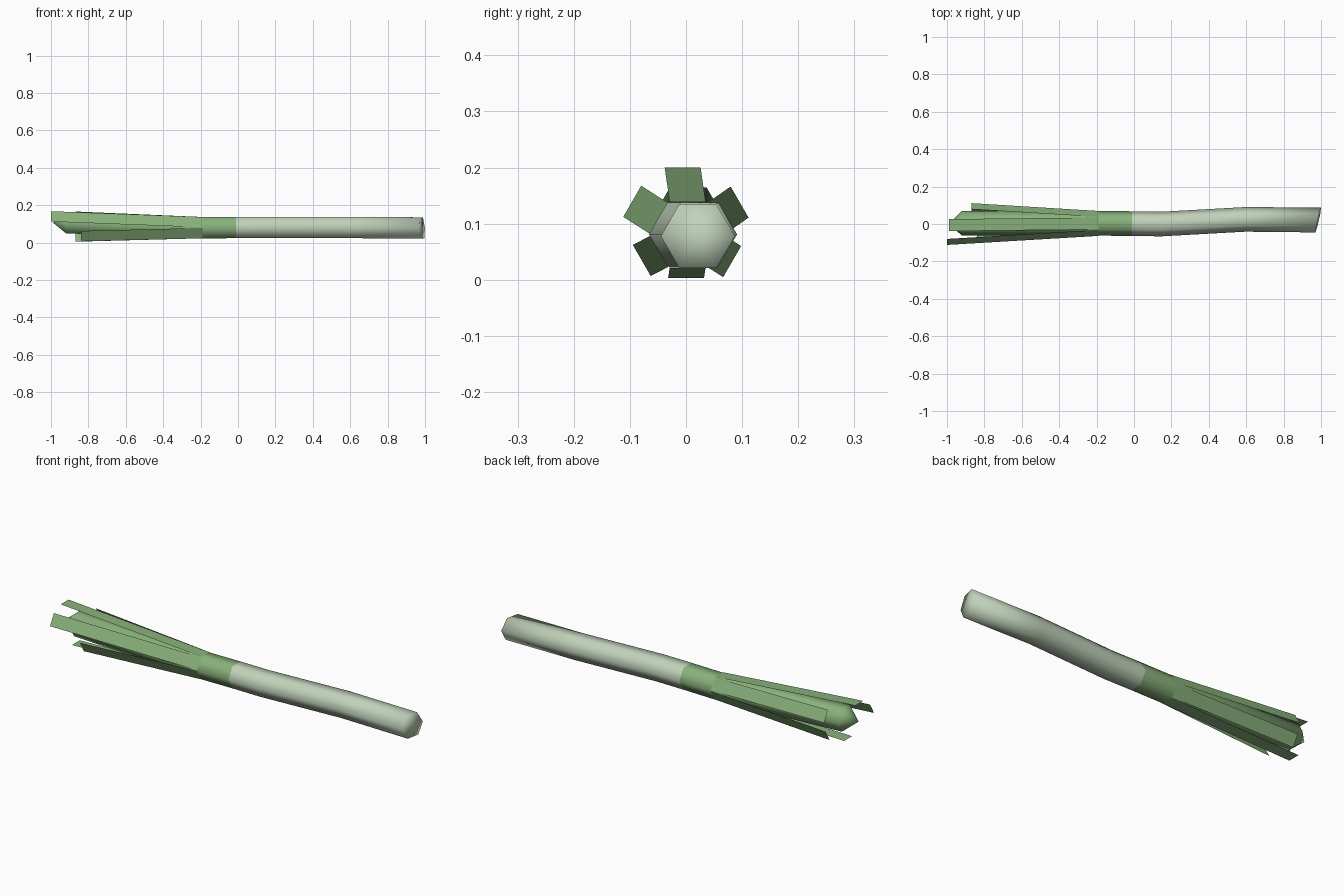
import bpy, bmesh
from math import sin, cos, radians
from mathutils import Vector

cube = bpy.data.objects.get("Cube")
if cube:
    bpy.data.objects.remove(cube)


def material(name, rgb):
    m = bpy.data.materials.new(name)
    m.use_nodes = True
    m.diffuse_color = (*rgb, 1)
    m.node_tree.nodes["Principled BSDF"].inputs["Base Color"].default_value = (*rgb, 1)
    return m


white = material("pale stalk", (0.53, 0.64, 0.49))
green = material("leaf green", (0.25, 0.44, 0.20))


def make_object(name, bm, mats):
    mesh = bpy.data.meshes.new(name)
    bm.to_mesh(mesh)
    bm.free()
    for m in mats:
        mesh.materials.append(m)
    obj = bpy.data.objects.new(name, mesh)
    bpy.context.collection.objects.link(obj)
    return obj


SIDES, RADIUS = 6, 0.066

# Stalk: hexagonal tube along a slightly wavy path; rings are x, y, z, skew
path = [(0.985, 0.021, 0.078, 0.22), (0.6, 0.025, 0.081, 0.05),
        (0.15, 0, 0.081, 0.05), (-0.01, 0.002, 0.081, 0),
        (-0.2, 0.004, 0.079, 0), (-0.92, 0.004, 0.107, 0)]
bm = bmesh.new()
rings = []
for x, y, z, skew in path:
    ring = []
    for i in range(SIDES):
        a = radians(60 * i)
        dy, dz = RADIUS * cos(a), RADIUS * sin(a)
        ring.append(bm.verts.new((x + skew * dy - skew * dz * 0.3, y + dy, z + dz)))
    rings.append(ring)
for r0, r1 in zip(rings, rings[1:]):
    for i in range(SIDES):
        j = (i + 1) % SIDES
        bm.faces.new((r0[i], r0[j], r1[j], r1[i]))

# Flat root end and pointed leaf end
root = bm.verts.new(path[0][:3])
tip = bm.verts.new((-0.99, 0.0, 0.107))
for i in range(SIDES):
    j = (i + 1) % SIDES
    bm.faces.new((rings[0][j], rings[0][i], root))
    bm.faces.new((rings[-1][i], rings[-1][j], tip))
bmesh.ops.recalc_face_normals(bm, faces=bm.faces)
for f in bm.faces:
    f.smooth = True
    f.material_index = int(f.calc_center_median().x < -0.01)
make_object("stalk", bm, [white, green])

# Leaves: flat strips flaring out from each side of the stalk
leaves = {  # name: angle, end x, end distance, sideways drift
    "top_leaf": (90, -0.99, 0.120, 0.006),
    "upper_back_leaf": (30, -0.87, 0.112, 0.003),
    "lower_back_leaf": (-30, -0.87, 0.095, 0.0),
    "bottom_leaf": (-90, -0.93, 0.077, 0.0),
    "lower_front_leaf": (-150, -0.84, 0.091, 0.0),
    "upper_front_leaf": (150, -1.0, 0.113, -0.004),
}
HALF = 0.032
for name, (angle, end_x, reach, drift) in leaves.items():
    a = radians(angle)
    out = Vector((0, cos(a), sin(a)))
    side = Vector((0, -sin(a), cos(a)))
    base = Vector((-0.19, 0.003, 0.08)) + out * 0.0585
    end = Vector((end_x, 0, 0.08)) + out * reach + side * drift
    bm = bmesh.new()
    corners = [base - side * HALF, base + side * HALF, end + side * HALF, end - side * HALF]
    face = bm.faces.new([bm.verts.new(c) for c in corners])
    face.normal_update()
    if face.normal.dot(out) < 0:
        face.normal_flip()
    make_object(name, bm, [green])
